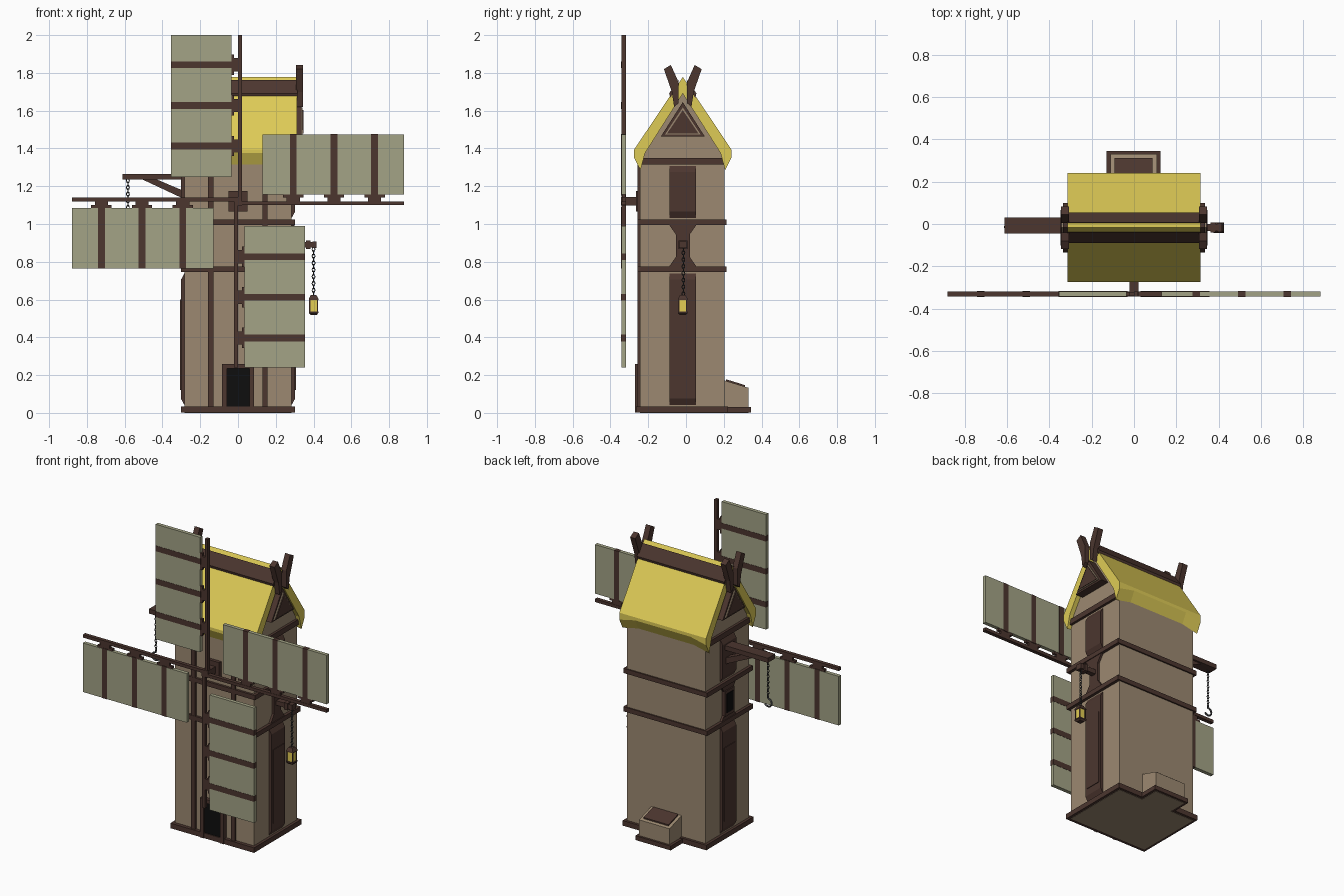
import bpy, bmesh, math
from mathutils import Matrix, Vector

if "Cube" in bpy.data.objects:
    bpy.data.objects.remove(bpy.data.objects["Cube"])


def material(name, r, g, b):
    m = bpy.data.materials.new(name)
    lin = [((c / 255 + 0.055) / 1.055) ** 2.4 for c in (r, g, b)]
    m.diffuse_color = (*lin, 1)
    m.use_nodes = True
    m.node_tree.nodes["Principled BSDF"].inputs["Base Color"].default_value = m.diffuse_color
    return m


TAN = material("tan plaster", 156, 137, 113)
WOOD = material("dark wood", 76, 54, 47)
THATCH = material("yellow thatch", 222, 203, 86)
CLOTH = material("sail cloth", 163, 163, 134)
BLACK = material("black opening", 14, 14, 14)
IRON = material("iron", 62, 64, 66)
GLOW = material("lantern glass", 228, 205, 84)
CY = -0.017          # middle of the tower in y


def make(name, verts, faces, mat, matrix=None):
    bm = bmesh.new()
    vs = [bm.verts.new(v) for v in verts]
    for f in faces:
        bm.faces.new([vs[i] for i in f])
    bmesh.ops.recalc_face_normals(bm, faces=bm.faces)
    me = bpy.data.meshes.new(name)
    bm.to_mesh(me)
    bm.free()
    me.materials.append(mat)
    ob = bpy.data.objects.new(name, me)
    bpy.context.collection.objects.link(ob)
    if matrix:
        ob.matrix_world = matrix
    return ob


def loft(name, rings, mat, matrix=None):
    n = len(rings[0])
    faces = [list(range(n)), [len(rings) * n - n + i for i in range(n)]]
    for r in range(len(rings) - 1):
        for i in range(n):
            j = (i + 1) % n
            faces.append([r * n + i, r * n + j, r * n + n + j, r * n + n + i])
    return make(name, [v for ring in rings for v in ring], faces, mat, matrix)


def prism_x(name, yz, x0, x1, mat):
    return loft(name, [[(x, y, z) for y, z in yz] for x in (x0, x1)], mat)


def prism_y(name, xz, y0, y1, mat, matrix=None):
    return loft(name, [[(x, y, z) for x, z in xz] for y in (y0, y1)], mat, matrix)


def box(name, x0, x1, y0, y1, z0, z1, mat, matrix=None):
    return prism_y(name, [(x0, z0), (x1, z0), (x1, z1), (x0, z1)], y0, y1, mat, matrix)


# tower with gables
prism_x("tower", [(-0.243, 0), (0.205, 0), (0.205, 1.37), (CY, 1.70), (-0.243, 1.37)],
        -0.284, 0.284, TAN)
# plinth and horizontal bands
box("plinth", -0.302, 0.302, -0.266, 0.222, 0.002, 0.035, WOOD)
box("back_plinth", -0.13, 0.125, 0.2, 0.344, 0.002, 0.03, WOOD)
box("lower_band", -0.303, 0.303, -0.258, 0.214, 0.745, 0.775, WOOD)
box("upper_band", -0.303, 0.303, -0.258, 0.214, 0.995, 1.025, WOOD)
box("gable_beam", -0.300, 0.300, -0.24, 0.2, 1.315, 1.35, WOOD)
# bin at the back with sloping lid
prism_x("back_bin", [(0.19, 0), (0.33, 0), (0.33, 0.133), (0.19, 0.176)], -0.112, 0.108, TAN)
prism_x("bin_lid", [(0.212, 0.165), (0.312, 0.135), (0.312, 0.147), (0.212, 0.178)],
        -0.092, 0.088, WOOD)

# front posts, door
for x in (-0.145, 0.143):
    box("front_post", x - 0.014, x + 0.014, -0.257, -0.235, 0.03, 1.32, WOOD)
for x in (-0.085, 0.06):
    box("door_jamb", x, x + 0.026, -0.27, -0.235, 0.002, 0.26, WOOD)
box("door_lintel", -0.085, 0.086, -0.27, -0.235, 0.235, 0.26, WOOD)
box("door_opening", -0.06, 0.06, -0.26, -0.235, 0.004, 0.236, BLACK)

# roof: thatch lofted along x, eaves hang lower at the ends
rings = []
for x, low in ((-0.313, 1.285), (-0.2, 1.31), (0.2, 1.31), (0.313, 1.285)):
    half = [(0.257, 1.395), (0.257, low + 0.065), (0.224, low), (0.2, 1.375)]
    yz = [(0, 1.778)] + half + [(0, 1.69)] + [(-y, z) for y, z in reversed(half)]
    rings.append([(x, CY + y, z) for y, z in yz])
loft("thatch_roof", rings, THATCH)

for s in (-1, 1):
    # ridge boards on each slope
    prism_x("ridge_board", [(CY + s * 0.02, 1.735), (CY + s * 0.024, 1.762),
                            (CY + s * 0.072, 1.692), (CY + s * 0.066, 1.668)],
            -0.316, 0.316, WOOD)
    # horn finials
    for t in (-1, 1):
        pts = [(0.1, 1.82), (0.063, 1.842), (0.022, 1.75), (0.022, 1.64),
               (0.046, 1.62), (0.058, 1.70)]
        prism_x("horn_finial", [(CY + t * y, z) for y, z in pts], s * 0.308, s * 0.345, WOOD)
    # triangular gable vent
    for name, w, z0, z1, x, mat in (("vent_trim", 0.117, 1.462, 1.645, 0.335, WOOD),
                                    ("vent_rim", 0.095, 1.473, 1.617, 0.342, TAN),
                                    ("vent_panel", 0.084, 1.478, 1.603, 0.346, WOOD)):
        prism_x(name, [(CY - w, z0), (CY + w, z0), (CY, z1)], s * 0.28, s * x, mat)
    # side panels with bevelled ends
    for z0, z1 in ((0.035, 0.745), (1.025, 1.315)):
        prism_y("side_panel", [(s * 0.28, z0), (s * 0.302, z0 + 0.04),
                               (s * 0.302, z1 - 0.04), (s * 0.28, z1)],
                CY - 0.07, CY + 0.07, WOOD)
    box("side_panel_inset", s * 0.28, s * 0.306, CY - 0.055, CY + 0.055, 0.12, 0.6, WOOD)
    # waisted panel between the bands
    side = [(0.072, 0.775), (0.037, 0.825), (0.037, 0.945), (0.072, 0.995)]
    prism_x("waist_panel", [(CY + y, z) for y, z in side] +
            [(CY - y, z) for y, z in reversed(side)], s * 0.28, s * 0.298, WOOD)

# left window
box("window_frame", -0.305, -0.28, CY - 0.05, CY + 0.05, 0.8, 0.965, WOOD)
box("window_opening", -0.308, -0.28, CY - 0.034, CY + 0.034, 0.82, 0.945, BLACK)

# axle and four sails, turned around the hub
HUB = Vector((0, 0, 1.12))
box("hub_plate", -0.05, 0.05, -0.265, -0.235, 1.065, 1.175, WOOD)
box("axle", -0.022, 0.022, -0.343, -0.24, 1.098, 1.142, WOOD)
for k in range(4):
    m = Matrix.Translation(HUB) @ Matrix.Rotation(k * math.pi / 2, 4, 'Y')
    box("spar", 0, 0.02, -0.342, -0.318, 0, 0.88, WOOD, m)
    box("sail", -0.355, -0.035, -0.342, -0.318, 0.13, 0.88, CLOTH, m)
    for r in (0.293, 0.508, 0.723):
        box("sail_batten", -0.356, -0.03, -0.3435, -0.3165, r - 0.018, r + 0.018, WOOD, m)
        prism_y("sail_bracket", [(0.002, r - 0.035), (-0.02, r - 0.035), (-0.02, r - 0.054),
                                 (-0.036, r - 0.054), (-0.036, r + 0.054), (-0.02, r + 0.054),
                                 (-0.02, r + 0.035), (0.002, r + 0.035)],
                -0.34, -0.32, WOOD, m)


def chain(x, z_top, z_bottom, n=14):
    step = (z_top - z_bottom) / n
    for i in range(n):
        bpy.ops.mesh.primitive_torus_add(
            major_segments=8, minor_segments=4, major_radius=0.0085, minor_radius=0.0028,
            location=(x, CY + 0.003, z_top - step * (i + 0.5)),
            rotation=(math.pi / 2, 0, i * math.pi / 2))
        link = bpy.context.object
        link.name = "chain_link"
        link.scale = (0.9, 1.3, 1)
        link.data.materials.append(IRON)


# hoist beam with brace, chain and hook on the left
box("hoist_beam", -0.612, -0.28, -0.045, 0.03, 1.235, 1.265, WOOD)
prism_y("hoist_brace", [(-0.515, 1.24), (-0.44, 1.24), (-0.28, 1.172), (-0.28, 1.13)],
        -0.035, 0.018, WOOD)
chain(-0.583, 1.238, 0.99)
curve = bpy.data.curves.new("hook", 'CURVE')
curve.dimensions = '3D'
curve.bevel_depth = 0.006
curve.bevel_resolution = 1
curve.use_fill_caps = True
sp = curve.splines.new('POLY')
sp.points.add(9)
path = [(-0.583, 0.995)] + [(-0.583 + 0.026 * math.cos(a), 0.952 + 0.026 * math.sin(a))
                            for a in (math.radians(90 + 30 * i) for i in range(9))]
for p, (x, z) in zip(sp.points, path):
    p.co = (x, CY + 0.003, z, 1)
curve.materials.append(IRON)
bpy.context.collection.objects.link(bpy.data.objects.new("hook", curve))

# lantern bracket, chain and lantern on the right
box("lantern_arm", 0.28, 0.40, CY - 0.015, CY + 0.018, 0.875, 0.905, WOOD)
box("arm_collar", 0.36, 0.385, CY - 0.022, CY + 0.025, 0.867, 0.912, WOOD)
box("arm_tip", 0.395, 0.415, CY - 0.02, CY + 0.022, 0.872, 0.908, WOOD)
chain(0.4, 0.875, 0.622)


def square(h, z):
    return [(0.4 + a * h, CY + b * h, z) for a, b in ((-1, -1), (1, -1), (1, 1), (-1, 1))]


loft("lantern_cap", [square(0.025, 0.598), square(0.025, 0.605), square(0.014, 0.625)], WOOD)
loft("lantern_glass", [square(0.02, 0.53), square(0.02, 0.6)], GLOW)
loft("lantern_base", [square(0.016, 0.518), square(0.025, 0.528), square(0.025, 0.536)], WOOD)
for a in (-1, 1):
    for b in (-1, 1):
        x, y = 0.4 + a * 0.02, CY + b * 0.02
        box("lantern_post", x - 0.003, x + 0.003, y - 0.003, y + 0.003, 0.53, 0.6, WOOD)
